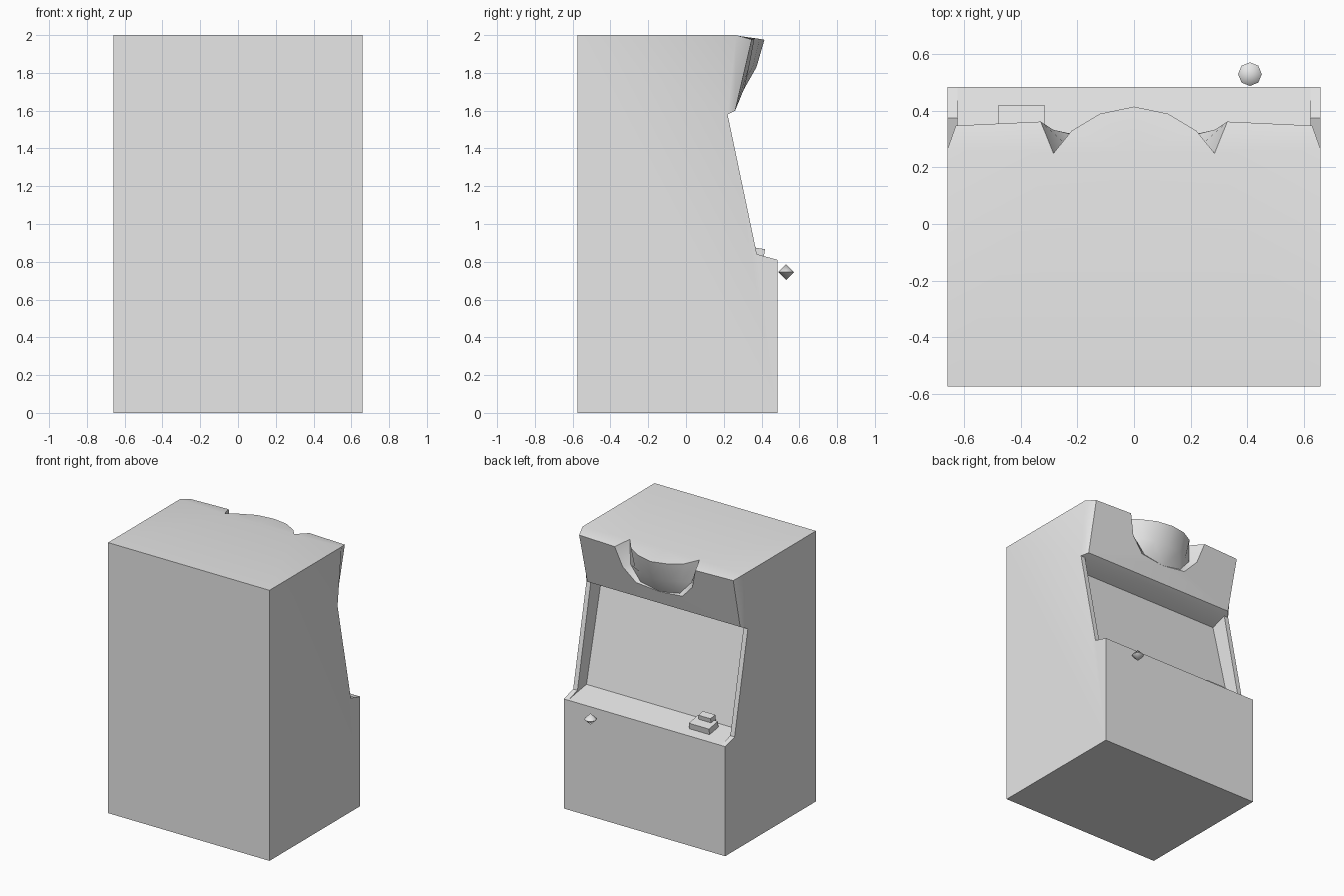
import bpy, bmesh, math
from mathutils import Matrix

if "Cube" in bpy.data.objects:
    bpy.data.objects.remove(bpy.data.objects["Cube"], do_unlink=True)

grey = bpy.data.materials.new("plain grey")
grey.use_nodes = True
COLOUR = (0.8, 0.8, 0.8, 1)
grey.diffuse_color = COLOUR
for node in grey.node_tree.nodes:
    if node.type == "BSDF_PRINCIPLED":
        node.inputs["Base Color"].default_value = COLOUR


def finish(name, bm, angle=30):
    """Turn a bmesh into a smooth-shaded object with sharp edges kept."""
    bmesh.ops.remove_doubles(bm, verts=bm.verts, dist=0.0005)
    bmesh.ops.recalc_face_normals(bm, faces=bm.faces)
    mesh = bpy.data.meshes.new(name)
    bm.to_mesh(mesh)
    bm.free()
    mesh.materials.append(grey)
    obj = bpy.data.objects.new(name, mesh)
    bpy.context.collection.objects.link(obj)
    bpy.ops.object.select_all(action="DESELECT")
    obj.select_set(True)
    bpy.context.view_layer.objects.active = obj
    bpy.ops.object.shade_smooth_by_angle(angle=math.radians(angle))
    return obj


W, IN = 0.66, 0.625          # outer half width, inside of the side panels
BACK, FRONT = -0.575, 0.485

# Side profile points (y, z)
toe, heel, crown = (FRONT, 0), (BACK, 0), (BACK, 2)
brow, lip, ledge, edge = (0.265, 2), (0.22, 1.58), (0.375, 0.84), (FRONT, 0.81)
screen_top, screen_foot = (0.10, 1.54), (0.27, 0.845)


def at(x, *points):
    return [(x, y, z) for y, z in points]


# Marquee: fold line, front corners and lower rim
F0, A, S = (0, 0.25, 2), (0.285, 0.25, 2), (W, *brow)
B, C = (0.33, 0.362, 1.977), (0.63, 0.348, 1.977)
M0, M = (0, 0.26, 1.6), (IN, 0.26, 1.6)
# Notch outline, valley behind it, and the bowl that swells out of it
u1, u2 = (0.285, 0.333, 1.83), (0.19, 0.312, 1.73)
v1, v2, v3 = (0.25, 0.29, 1.84), (0.16, 0.302, 1.74), (0, 0.305, 1.71)
a1, a2, a3 = (0.22, 0.33, 1.985), (0.12, 0.39, 1.98), (0, 0.415, 1.975)
m1, m2, m3 = (0.19, 0.325, 1.84), (0.11, 0.355, 1.835), (0, 0.373, 1.83)

half = [
    # outer shell
    at(W, edge, toe, heel, crown, brow, lip, ledge),
    at(0, edge) + at(IN, edge) + at(W, edge, toe) + at(0, toe),
    at(0, crown) + at(W, crown) + [S, A, F0],
    # inside wall of the side panel
    at(IN, lip, screen_top, screen_foot, edge, ledge),
    # marquee
    [A, B, C, S],
    [S, C, M, (W, *lip)],
    [C, B, u1, u2, v3, M0, M],
    [M0, M, (W, *lip), (IN, *lip), (0, *lip)],
    # notch walls
    [B, u1, v1, A], [u1, u2, v2, v1], [u2, v3, v2],
    # bowl
    [A, a1, a2, a3, F0],
    [A, a1, m1, v1], [a1, a2, m2, m1], [a2, a3, m3, m2],
    [v1, m1, m2, v2], [m2, m3, v3, v2],
]


def strip(x0, x1, *path):
    """Quads spanning x0 to x1 along a side path."""
    for p, q in zip(path, path[1:]):
        half.append(at(x0, p, q) + at(x1, q, p))


strip(0, W, toe, heel, crown)                            # base and rear wall
strip(IN, W, lip, ledge, edge)                           # side panel rims
strip(0, IN, lip, screen_top, screen_foot, edge)         # ceiling, screen, shelf

bm = bmesh.new()
for side in (1, -1):
    for face in half:
        bm.faces.new([bm.verts.new((side * x, y, z)) for x, y, z in face])
finish("cabinet", bm)


def box(name, centre, size, tilt=0.0, taper=1.0):
    bm = bmesh.new()
    bmesh.ops.create_cube(bm, size=1)
    for v in bm.verts:
        if v.co.z > 0:
            v.co.x *= taper
            v.co.y *= taper
    bmesh.ops.transform(bm, verts=bm.verts, matrix=Matrix.Translation(centre)
                        @ Matrix.Rotation(tilt, 4, "X")
                        @ Matrix.Diagonal((*size, 1)))
    finish(name, bm)


# Control block with its button on the shelf
box("control_block", (-0.398, 0.362, 0.848), (0.165, 0.105, 0.055), -0.17)
box("control_button", (-0.4, 0.325, 0.893), (0.1, 0.055, 0.045), -0.17)

# Small faceted knob in front of the lower panel
bm = bmesh.new()
bmesh.ops.create_uvsphere(bm, u_segments=8, v_segments=2, radius=0.042,
                          matrix=Matrix.Translation((0.41, 0.53, 0.745)))
finish("front_knob", bm, 60)
